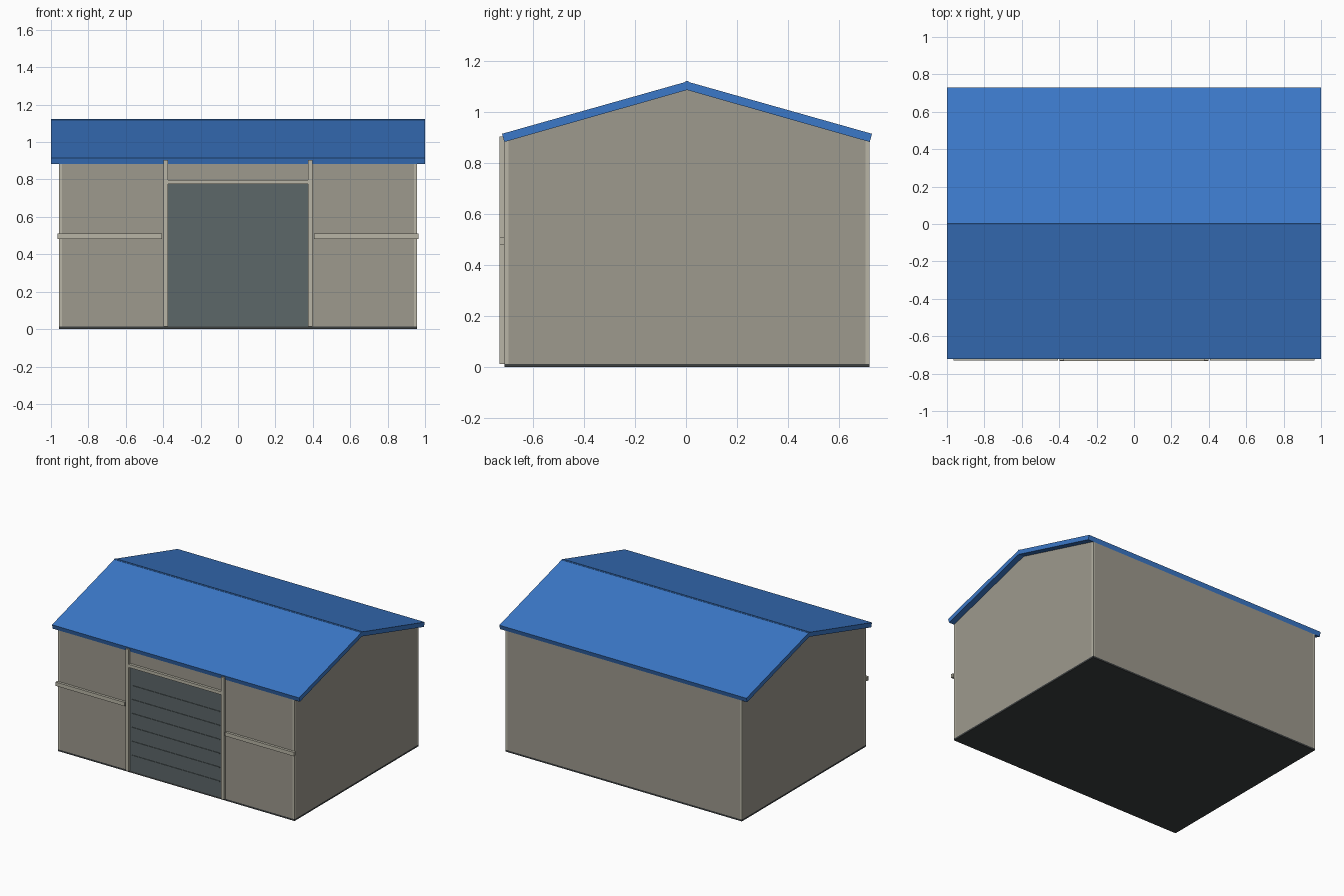
import bpy, bmesh

if "Cube" in bpy.data.objects:
    bpy.data.objects.remove(bpy.data.objects["Cube"])

YC = 0.004          # centre line of the building body
HX, HY = 0.957, 0.717   # outer half sizes of the walls
T = 0.016           # wall thickness
Z0, Z1 = 0.013, 0.90    # wall bottom and top


def material(name, rgb):
    m = bpy.data.materials.new(name)
    m.diffuse_color = (*rgb, 1)
    m.use_nodes = True
    m.node_tree.nodes["Principled BSDF"].inputs["Base Color"].default_value = m.diffuse_color
    return m


WALL = material("wall_panel", (0.34, 0.32, 0.27))
TRIM = material("trim", (0.48, 0.46, 0.38))
ROOF = material("roof_blue", (0.044, 0.188, 0.578))
DOOR = material("door_grey", (0.107, 0.135, 0.141))
BASE = material("base_dark", (0.045, 0.05, 0.051))


def prism(name, profile, x0, x1, mat):
    """Extrude a (y, z) profile along x."""
    bm = bmesh.new()
    face = bm.faces.new([bm.verts.new((x0, y, z)) for y, z in profile])
    ext = bmesh.ops.extrude_face_region(bm, geom=[face])
    verts = [g for g in ext["geom"] if isinstance(g, bmesh.types.BMVert)]
    bmesh.ops.translate(bm, verts=verts, vec=(x1 - x0, 0, 0))
    bmesh.ops.recalc_face_normals(bm, faces=bm.faces)
    me = bpy.data.meshes.new(name)
    bm.to_mesh(me)
    bm.free()
    me.materials.append(mat)
    ob = bpy.data.objects.new(name, me)
    bpy.context.collection.objects.link(ob)
    return ob


def box(name, x, y, z, mat):
    return prism(name, [(y[0], z[0]), (y[1], z[0]), (y[1], z[1]), (y[0], z[1])],
                 x[0], x[1], mat)


def span(a, b, s):
    """Interval a..b mirrored when s is -1."""
    return tuple(sorted((a * s, b * s)))


def yspan(a, b, s):
    return tuple(v + YC for v in span(a, b, s))


# floor slab
box("base_slab", (-HX, HX), (YC - HY, YC + HY), (0, Z0), BASE)

# back wall, front wall pieces around the door opening
box("back_wall", (-HX + T, HX - T), yspan(HY - T, HY, 1), (Z0, Z1), WALL)
box("front_wall_above_door", (-0.375, 0.375), yspan(HY - T, HY, -1), (0.775, Z1), WALL)

front = YC - HY     # front face of the front wall
for s, side in ((-1, "left"), (1, "right")):
    box(f"front_wall_{side}", span(0.375, HX - T, s), yspan(HY - T, HY, -1), (Z0, Z1), WALL)
    # side wall and gable
    box(f"side_wall_{side}", span(HX - T, HX, s), (YC - HY + T, YC + HY - T), (Z0, Z1), WALL)
    prism(f"gable_{side}", [(YC - 0.69, Z1), (YC + 0.69, Z1), (YC, 1.095)],
          *span(HX - T, HX, s), WALL)
    # corner posts
    for t, end in ((-1, "front"), (1, "back")):
        box(f"corner_post_{end}_{side}", span(HX - T, HX, s),
            yspan(HY - T, HY, t), (Z0, Z1), TRIM)
    # door post and horizontal rail
    box(f"door_post_{side}", span(0.373, 0.398, s), (-0.731, front + T), (Z0, 0.905), TRIM)
    box(f"front_rail_{side}", span(0.407, 0.966, s), (-0.731, front), (0.482, 0.510), TRIM)

# door header, door and its ribs
box("door_header", (-0.398, 0.398), (-0.7315, front), (0.775, 0.798), TRIM)
box("door_panel", (-0.373, 0.373), (front - 0.002, front + T), (Z0, 0.775), DOOR)
for i in range(6):
    z = 0.13 + i * 0.102
    box(f"door_rib_{i + 1}", (-0.355, 0.355), (front - 0.006, front - 0.001),
        (z - 0.003, z + 0.003), DOOR)

# roof slopes and ridge cap
for s, side in ((-1, "front"), (1, "back")):
    prism(f"roof_{side}",
          [(YC + s * y, z) for y, z in
           ((0, 1.121), (0.726, 0.916), (0.717, 0.884), (0, 1.088))],
          -1, 1, ROOF)
prism("ridge_cap", [(YC - 0.008, 1.112), (YC + 0.008, 1.112),
                    (YC + 0.007, 1.121), (YC, 1.124), (YC - 0.007, 1.121)], -1, 1, ROOF)
